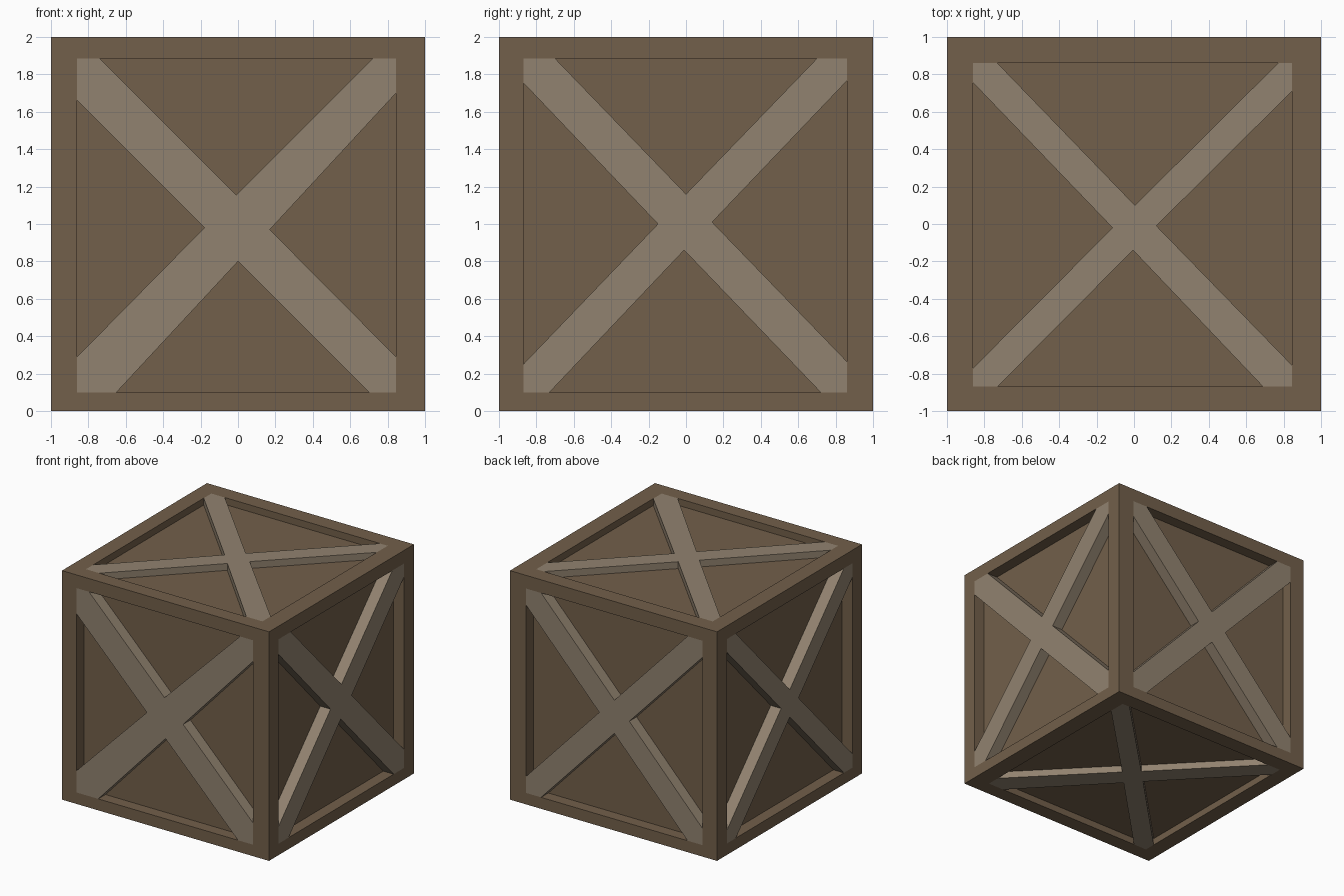
import bpy, bmesh
from mathutils import Vector

if "Cube" in bpy.data.objects:
    bpy.data.objects.remove(bpy.data.objects["Cube"])

# recess depth and opening limits on each axis (low, high)
DEPTH = [0.10, 0.10, 0.06]
OPEN = [(-0.86, 0.845), (-0.87, 0.86), (0.10, 1.885)]
OUT = [(-1, 1), (-1, 1), (0, 2)]


def material(name, rgb):
    m = bpy.data.materials.new(name)
    m.diffuse_color = (*rgb, 1)
    m.use_nodes = True
    m.node_tree.nodes["Principled BSDF"].inputs["Base Color"].default_value = m.diffuse_color
    return m


def finish(bm, name, mat):
    bmesh.ops.recalc_face_normals(bm, faces=bm.faces[:])
    me = bpy.data.meshes.new(name)
    bm.to_mesh(me)
    bm.free()
    me.materials.append(mat)
    ob = bpy.data.objects.new(name, me)
    bpy.context.collection.objects.link(ob)
    return ob


dark = material("dark_wood", (0.17, 0.116, 0.069))
light = material("light_wood", (0.285, 0.225, 0.16))

# Crate body: cube with a recessed panel in every side
bm = bmesh.new()
bmesh.ops.create_cube(bm, size=2)
bmesh.ops.translate(bm, verts=bm.verts[:], vec=(0, 0, 1))
for face in bm.faces[:]:
    n = face.normal.copy()
    axis = max(range(3), key=lambda i: abs(n[i]))
    bmesh.ops.inset_individual(bm, faces=[face], thickness=0.1)
    for v in face.verts:
        for i in range(3):
            if i != axis:
                mid = 1 if i == 2 else 0
                v.co[i] = OPEN[i][v.co[i] > mid]
    res = bmesh.ops.extrude_discrete_faces(bm, faces=[face])
    verts = res["faces"][0].verts[:]
    bmesh.ops.translate(bm, verts=verts, vec=-n * DEPTH[axis])
finish(bm, "crate_body", dark)


# Cross braces, flush with the frame and reaching down to the panel
def cross(name, axis, side, points):
    outer = OUT[axis][side]
    inner = outer + (-DEPTH[axis] if side else DEPTH[axis])
    a, b = [i for i in range(3) if i != axis]
    bm = bmesh.new()
    verts = []
    for u, v in points:
        p = Vector((0, 0, 0))
        p[a], p[b], p[axis] = u, v, outer
        verts.append(bm.verts.new(p))
    face = bm.faces.new(verts)
    res = bmesh.ops.extrude_face_region(bm, geom=[face], use_keep_orig=True)
    for v in res["geom"]:
        if isinstance(v, bmesh.types.BMVert):
            v.co[axis] = inner
    finish(bm, name, light)


def outline(ua, va, top, right, bottom, left, notches):
    """Four corner ends joined by the four inner notches, clockwise from top left."""
    (u0, u1), (v0, v1) = ua, va
    n_top, n_right, n_bottom, n_left = notches
    return [(u0, v1), (top[0], v1), n_top, (top[1], v1),
            (u1, v1), (u1, right[0]), n_right, (u1, right[1]),
            (u1, v0), (bottom[0], v0), n_bottom, (bottom[1], v0),
            (u0, v0), (u0, left[0]), n_left, (u0, left[1])]


def even_outline(ua, va, h):
    """Regular cross whose beams cut the corners by h."""
    (u0, u1), (v0, v1) = ua, va
    cu, cv = (u0 + u1) / 2, (v0 + v1) / 2
    return outline(ua, va, (u0 + h, u1 - h), (v1 - h, v0 + h),
                   (u1 - h, u0 + h), (v0 + h, v1 - h),
                   [(cu, cv + h), (cu + h, cv), (cu, cv - h), (cu - h, cv)])


X, Y, Z = OPEN
front = outline(X, Z, (-0.74, 0.72), (1.70, 0.29), (0.70, -0.65), (0.29, 1.66),
                [(-0.01, 1.155), (0.17, 0.97), (0.0, 0.80), (-0.18, 0.98)])
flank = outline(Y, Z, (-0.70, 0.70), (1.765, 0.265), (0.72, -0.73), (0.25, 1.755),
                [(0.0, 1.16), (0.14, 1.01), (-0.01, 0.86), (-0.15, 1.0)])
lid = outline(X, Y, (-0.73, 0.77), (0.71, -0.755), (0.69, -0.73), (-0.77, 0.755),
              [(0.005, 0.10), (0.12, -0.01), (-0.005, -0.14), (-0.115, -0.02)])

cross("front_brace", 1, 0, front)
cross("back_brace", 1, 1, even_outline(X, Z, 0.145))
cross("right_brace", 0, 1, flank)
cross("left_brace", 0, 0, even_outline(Y, Z, 0.12))
cross("top_brace", 2, 1, lid)
cross("bottom_brace", 2, 0, lid)
